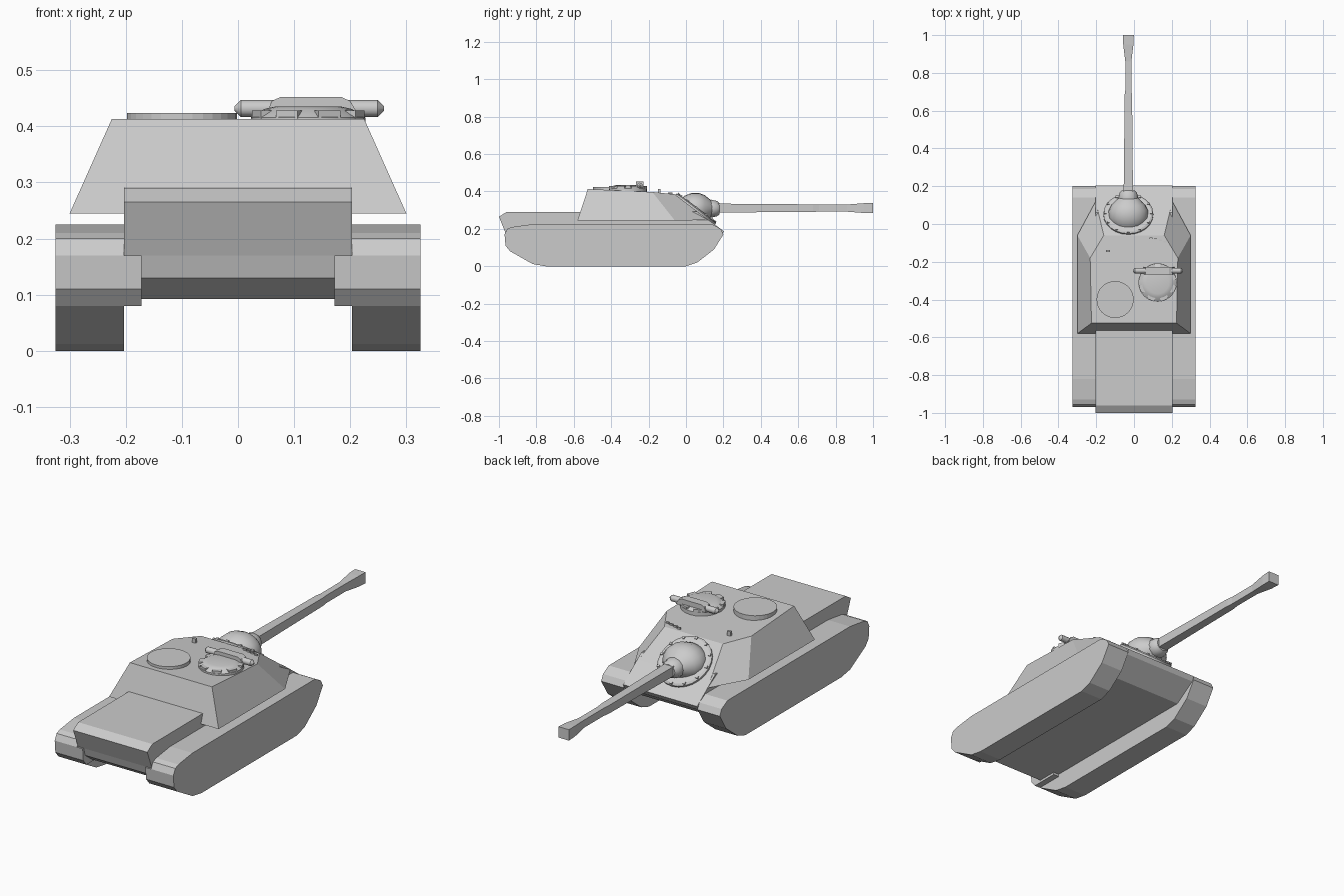
import bpy, bmesh, math
from mathutils import Matrix, Vector

if "Cube" in bpy.data.objects:
    bpy.data.objects.remove(bpy.data.objects["Cube"])


def finish(name, bm, smooth=None):
    bmesh.ops.recalc_face_normals(bm, faces=bm.faces)
    mesh = bpy.data.meshes.new(name)
    bm.to_mesh(mesh)
    bm.free()
    ob = bpy.data.objects.new(name, mesh)
    bpy.context.collection.objects.link(ob)
    if smooth:
        bpy.ops.object.select_all(action='DESELECT')
        ob.select_set(True)
        bpy.context.view_layer.objects.active = ob
        bpy.ops.object.shade_smooth_by_angle(angle=math.radians(smooth))
    return ob


def loft(name, rings, smooth=None):
    """Skin a list of equal-length point loops and cap both ends."""
    bm = bmesh.new()
    loops = [[bm.verts.new(p) for p in r] for r in rings]
    n = len(loops[0])
    for a, b in zip(loops, loops[1:]):
        for i in range(n):
            j = (i + 1) % n
            bm.faces.new((a[i], a[j], b[j], b[i]))
    bm.faces.new(loops[0])
    bm.faces.new(loops[-1])
    return finish(name, bm, smooth)


def extrude_x(name, profile, x0, x1):
    return loft(name, [[(x, y, z) for y, z in profile] for x in (x0, x1)])


def box(name, centre, size, rot=Matrix()):
    bm = bmesh.new()
    bmesh.ops.create_cube(bm, size=1, matrix=Matrix.Translation(centre) @ rot @ Matrix.Diagonal((*size, 1)))
    return finish(name, bm)


def lathe(name, origin, axis, profile, sides, smooth=None, squash=1.0, phase=0.0):
    """Revolve (distance along axis, radius) points about an axis."""
    rot = Vector((0, 0, 1)).rotation_difference(Vector(axis)).to_matrix()
    rings = []
    for h, r in profile:
        ring = []
        for i in range(sides):
            a = phase + 2 * math.pi * i / sides
            p = rot @ Vector((r * math.cos(a), r * math.sin(a), h))
            p.z *= squash
            ring.append(Vector(origin) + p)
        rings.append(ring)
    return loft(name, rings, smooth)


# Tracks and the inner rear drive housings
track = [(-0.82, 0.225), (-0.93, 0.21), (-0.955, 0.2), (-0.97, 0.17), (-0.965, 0.11),
         (-0.94, 0.08), (-0.82, 0.012), (-0.75, 0), (0, 0), (0.06, 0.02), (0.15, 0.09),
         (0.2, 0.17), (0.185, 0.2), (0.14, 0.225)]
housing = [(-0.97, 0.17), (-0.965, 0.11), (-0.94, 0.08), (-0.8, 0.08), (-0.8, 0.17)]
for side, s in (("left", -1), ("right", 1)):
    extrude_x(side + "_track", track, s * 0.203, s * 0.325)
    extrude_x(side + "_drive_housing", housing, s * 0.172, s * 0.203)

# Hull: wide upper body, narrow tail below it, full-width belly
extrude_x("upper_hull", [(-1, 0.265), (-0.96, 0.29), (0.06, 0.292), (0.203, 0.187),
                         (0.19, 0.165), (-0.962, 0.17)], -0.203, 0.203)
extrude_x("hull_tail", [(-0.962, 0.17), (-0.95, 0.13), (-0.9, 0.092), (-0.8, 0.092),
                        (-0.8, 0.17)], -0.172, 0.172)
extrude_x("belly", [(-0.85, 0.17), (-0.85, 0.092), (0.08, 0.092), (0.19, 0.165)], -0.203, 0.203)

# Superstructure: mirrored faceted armour box
low = [(0.3, -0.58, 0.245), (0.3, -0.06, 0.245), (0.203, 0.12, 0.247)]
top = [(0.225, -0.525, 0.413), (0.232, -0.18, 0.397), (0.16, -0.06, 0.385)]


def mirror_loop(half):
    return half + [(-x, y, z) for x, y, z in reversed(half)]


loft("superstructure", [mirror_loop(low), mirror_loop(top)])

# Loader hatch
lathe("round_hatch", (-0.1, -0.4, 0.39), (0, 0, 1), [(0, 0.098), (0.034, 0.098)], 32)

# Commander cupola with vision blocks
C = Vector((0.125, -0.31, 0))
lathe("cupola", C + Vector((0, 0, 0.385)), (0, 0, 1),
      [(0, 0.102), (0.031, 0.102), (0.035, 0.095), (0.046, 0.078), (0.05, 0.06)], 24, 30)
for i in range(8):
    a = math.tau * (i + 0.5) / 8
    box("vision_block", C + Vector((0.088 * math.cos(a), 0.088 * math.sin(a), 0.421)),
        (0.024, 0.042, 0.014), Matrix.Rotation(a, 4, 'Z'))

# Rangefinder bar across the cupola, with raised central cover
lathe("rangefinder", (-0.006, -0.247, 0.432), (1, 0, 0),
      [(0, 0.004), (0.011, 0.015), (0.255, 0.015), (0.266, 0.004)], 12, 40)
cover = [(0.05, 0.42), (0.06, 0.445), (0.075, 0.452), (0.185, 0.452), (0.2, 0.445), (0.215, 0.42)]
loft("rangefinder_cover", [[(x, y, z) for x, z in cover] for y in (-0.268, -0.227)])

# Gun mount ring lying on the sloped front plate
normal = (0, 0.6, 0.8)
G = Vector((-0.03, 0.05, 0.3025))
lathe("mount_ring", G, normal, [(-0.01, 0.132), (0.008, 0.132), (0.014, 0.122), (0.014, 0.1)], 24, 30)
tilt = Vector((0, 0, 1)).rotation_difference(Vector(normal)).to_matrix().to_4x4()
for i in range(12):
    a = math.tau * i / 12
    p = G + tilt @ Vector((0.122 * math.cos(a), 0.122 * math.sin(a), 0.014))
    box("ring_bolt", p, (0.012, 0.012, 0.008), tilt)

# Mantlet dome and collar
M = (-0.03, 0, 0.308)
lathe("mantlet", M, (0, 1, 0),
      [(-0.03, 0.06), (-0.01, 0.085), (0.03, 0.105), (0.07, 0.105), (0.1, 0.09), (0.125, 0.065),
       (0.14, 0.05)], 20, 40, 0.8)
lathe("mantlet_collar", M, (0, 1, 0),
      [(0.12, 0.05), (0.135, 0.053), (0.165, 0.046), (0.178, 0.034)], 12, 40, 0.9)

# Square-section gun barrel with flared muzzle: (y, half width, half height)
barrel = [(0.15, 0.025, 0.024), (0.4, 0.022, 0.022), (0.68, 0.02, 0.02), (0.71, 0.016, 0.019),
          (0.86, 0.016, 0.019), (0.95, 0.027, 0.026), (1.0, 0.029, 0.027)]
loft("gun_barrel", [[(-0.03 + sx * w, y, 0.311 + sz * h)
                     for sx, sz in ((-1, -1), (1, -1), (1, 1), (-1, 1))] for y, w, h in barrel])

# Small roof fittings
box("roof_sight", (-0.138, -0.143, 0.4), (0.02, 0.012, 0.024))
for i in range(4):
    box("roof_bracket", (0.09 + 0.025 * i, -0.075 - 0.006 * i, 0.39), (0.016, 0.008, 0.01))
